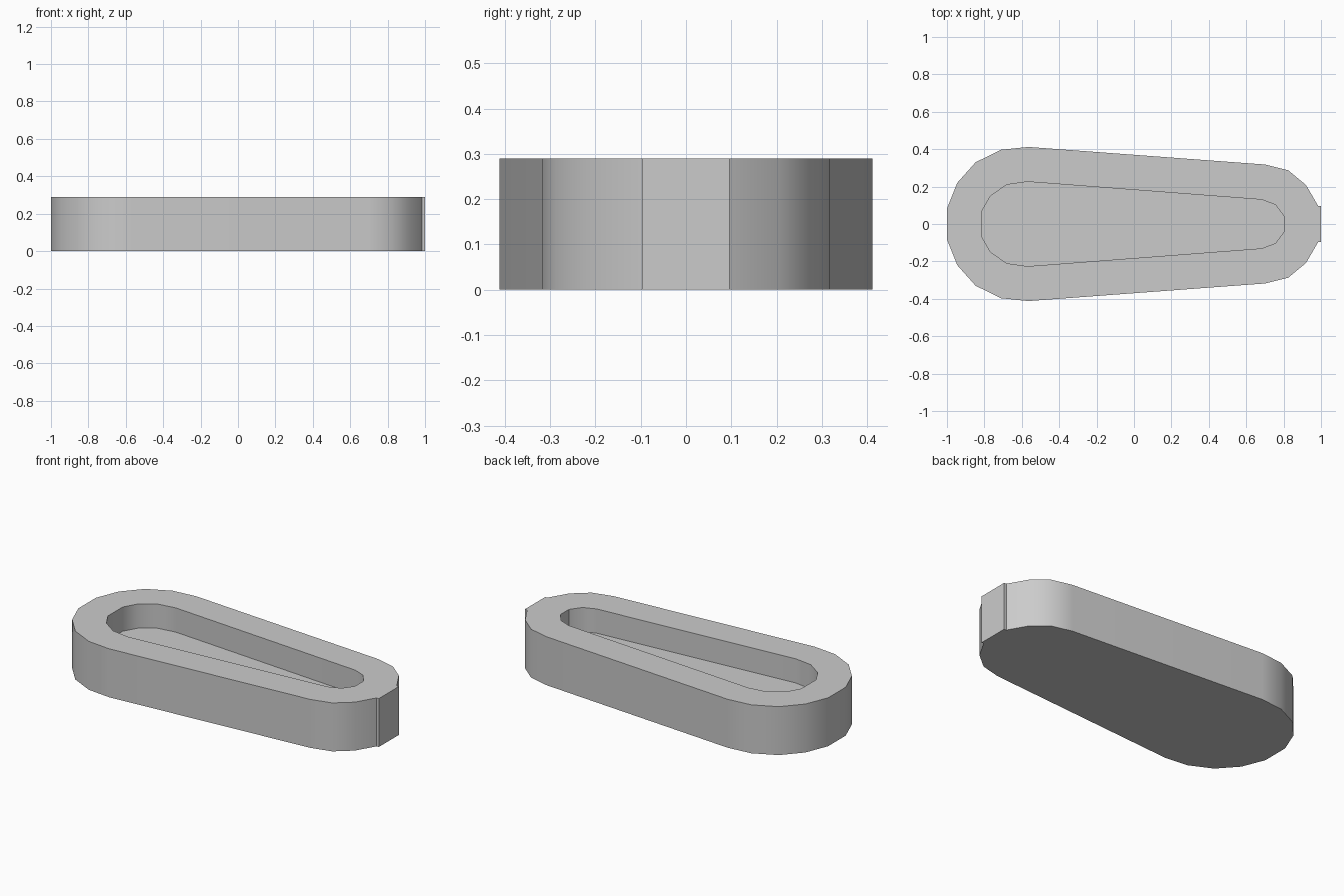
import bpy, bmesh

cube = bpy.data.objects.get("Cube")
if cube:
    bpy.data.objects.remove(cube, do_unlink=True)

HEIGHT, FLOOR = 0.29, 0.145

grey = bpy.data.materials.new("light grey")
grey.use_nodes = True
colour = (0.6, 0.6, 0.6, 1)
grey.diffuse_color = colour
grey.node_tree.nodes["Principled BSDF"].inputs["Base Color"].default_value = colour

# Half outlines, from the wide left end to the narrow right end
OUTER = [(-1, .083), (-.945, .22), (-.847, .33), (-.71, .397), (-.565, .412),
         (.70, .318), (.825, .287), (.92, .208), (.985, .096), (1, .096)]
INNER = [(-.813, .07), (-.767, .15), (-.68, .21), (-.57, .226),
         (.685, .13), (.757, .102), (.803, .04)]


def ring(bm, half, z):
    """Mirror a half outline into a closed loop of edges."""
    points = half + [(x, -y) for x, y in reversed(half)]
    verts = [bm.verts.new((x, y, z)) for x, y in points]
    edges = [bm.edges.new((v, verts[i - 1])) for i, v in enumerate(verts)]
    return verts, edges


def walls(bm, low, high):
    for i in range(len(low)):
        bm.faces.new((low[i - 1], low[i], high[i], high[i - 1]))


bm = bmesh.new()
# Outer shell with its base
base, _ = ring(bm, OUTER, 0)
rim, rim_edges = ring(bm, OUTER, HEIGHT)
walls(bm, base, rim)
bm.faces.new(base)
# Recess with its floor
floor, _ = ring(bm, INNER, FLOOR)
lip, lip_edges = ring(bm, INNER, HEIGHT)
walls(bm, floor, lip)
bm.faces.new(floor)
# Flat rim between the shell and the recess
bmesh.ops.triangle_fill(bm, edges=rim_edges + lip_edges, use_beauty=True)
bmesh.ops.recalc_face_normals(bm, faces=bm.faces)

mesh = bpy.data.meshes.new("tapered_tray")
bm.to_mesh(mesh)
bm.free()
mesh.materials.append(grey)
tray = bpy.data.objects.new("tapered_tray", mesh)
bpy.context.collection.objects.link(tray)

# Smooth round ends, flat long sides, crisp rims
bpy.ops.object.select_all(action="DESELECT")
tray.select_set(True)
bpy.context.view_layer.objects.active = tray
bpy.ops.object.shade_smooth_by_angle(angle=0.6)
weighted = tray.modifiers.new("flat_sides", "WEIGHTED_NORMAL")
weighted.keep_sharp = True
